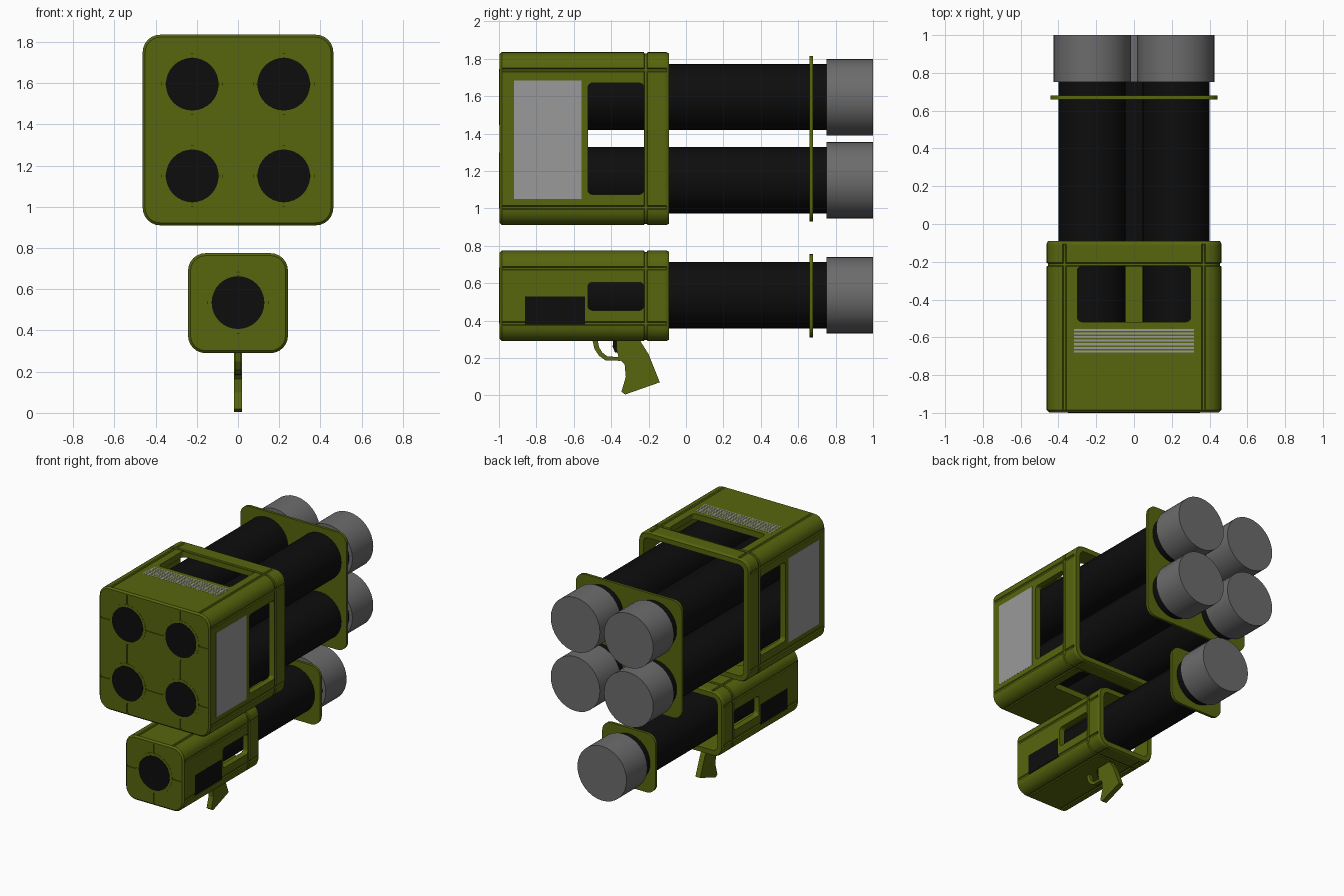
import bpy, bmesh, math
from mathutils import Vector

if "Cube" in bpy.data.objects:
    bpy.data.objects.remove(bpy.data.objects["Cube"])


def material(name, rgb):
    m = bpy.data.materials.new(name)
    m.diffuse_color = (*rgb, 1)
    m.use_nodes = True
    m.node_tree.nodes["Principled BSDF"].inputs["Base Color"].default_value = m.diffuse_color
    return m


GREEN = material("olive green", (0.095, 0.13, 0.004))
BLACK = material("black", (0.004, 0.004, 0.004))
CAP = material("cap grey", (0.15, 0.15, 0.15))
PLATE = material("plate grey", (0.32, 0.32, 0.32))


def finish(bm, name, mat):
    bmesh.ops.recalc_face_normals(bm, faces=bm.faces)
    me = bpy.data.meshes.new(name)
    bm.to_mesh(me)
    bm.free()
    ob = bpy.data.objects.new(name, me)
    bpy.context.collection.objects.link(ob)
    me.materials.append(mat)
    return ob


def smooth(ob):
    bpy.ops.object.select_all(action='DESELECT')
    ob.select_set(True)
    bpy.context.view_layer.objects.active = ob
    bpy.ops.object.shade_smooth_by_angle(angle=math.radians(35))


def loft(name, rings, mat):
    """Skin a list of equal-length point rings and cap both ends."""
    bm = bmesh.new()
    vs = [[bm.verts.new(p) for p in ring] for ring in rings]
    for a, b in zip(vs, vs[1:]):
        for i in range(len(a)):
            j = (i + 1) % len(a)
            bm.faces.new((a[i], a[j], b[j], b[i]))
    bm.faces.new(vs[0])
    bm.faces.new(vs[-1])
    return finish(bm, name, mat)


def prism(name, pts, axis, lo, hi, mat):
    """Extrude a flat outline along axis 0, 1 or 2."""
    def place(p, d):
        c = list(p)
        c.insert(axis, d)
        return Vector(c)
    return loft(name, [[place(p, d) for p in pts] for d in (lo, hi)], mat)


def rounded(cu, cv, hu, hv, r, groove=None, n=6):
    """Rounded rectangle; groove adds a notch where corners meet flats."""
    pts = []
    for k in range(4):
        a0 = k * math.pi / 2
        su, sv = ((1, 1), (-1, 1), (-1, -1), (1, -1))[k]
        c = Vector((cu + su * (hu - r), cv + sv * (hv - r)))
        n0 = Vector((math.cos(a0), math.sin(a0)))
        n1 = Vector((-n0.y, n0.x))
        if groove is not None:
            pts += [c + n0 * (r - d) - n1 * t for t, d in ((.02, 0), (.016, groove), (.005, groove))]
        for i in range(n + 1):
            t = i / n * math.pi / 2
            pts.append(c + (n0 * math.cos(t) + n1 * math.sin(t)) * r)
        if groove is not None:
            pts += [c + n1 * (r - d) - n0 * t for t, d in ((.005, groove), (.016, groove), (.02, 0))]
    return pts


def circle(x, z, r, n=32):
    return [(x + r * math.cos(i * math.tau / n), z + r * math.sin(i * math.tau / n)) for i in range(n)]


def cut(ob, cutter):
    cutter.hide_render = True
    m = ob.modifiers.new("cut", 'BOOLEAN')
    m.object, m.operation, m.solver = cutter, 'DIFFERENCE', 'EXACT'
    bpy.context.view_layer.objects.active = ob
    bpy.ops.object.modifier_apply(modifier=m.name)
    bpy.data.objects.remove(cutter)


def box(name, x0, x1, y0, y1, z0, z1, mat):
    return prism(name, [(x0, y0), (x1, y0), (x1, y1), (x0, y1)], 2, z0, z1, mat)


def housing(name, zc, h, windows, bar_x, bar_z):
    """Hollow shell, open at the rear, with grooves and window openings."""
    rows = [(-.997, .012, 0), (-.985, 0, 0), (-.97, 0, .007), (-.225, 0, .007), (-.221, .007, 0),
            (-.209, .007, 0), (-.205, 0, .007), (-.115, 0, .007), (-.105, 0, 0), (-.09, .008, 0),
            (-.09, .045, 0), (-.965, .045, 0)]
    rings = []
    for y, inset, g in rows:
        prof = rounded(0, zc, h - inset, h - inset, .085 - inset, g)
        rings.append([Vector((p.x, y, p.y)) for p in prof])
    ob = loft(name, rings, GREEN)
    for axis, cu, cv, hu, hv, lo, hi in windows:
        cut(ob, prism("cutter", rounded(cu, cv, hu, hv, .025), axis, lo, hi, GREEN))
    # seams across the front
    for x in bar_x:
        cut(ob, box("cutter", x - .007, x + .007, -1.1, -.99, zc - h + .02, zc + h - .02, GREEN))
    for z in bar_z:
        cut(ob, box("cutter", -h + .02, h - .02, -1.1, -.99, z - .007, z + .007, GREEN))
    smooth(ob)


def barrel(label, x, z):
    smooth(prism(label + "_tube", circle(x, z, .177), 1, -.96, .76, BLACK))
    smooth(prism(label + "_muzzle", circle(x, z, .128), 1, -1, -.95, BLACK))
    smooth(prism(label + "_cap", circle(x, z, .205), 1, .752, 1, CAP))
    # collar around the muzzle
    rings = [[Vector((px, y, pz)) for px, pz in circle(x, z, r)]
             for r, y in ((.15, -.99), (.15, -.9985), (.129, -.9985), (.129, -.99))]
    smooth(loft(label + "_collar", rings, GREEN))


# upper housing with four barrels
ZU, HU, ZL, HL = 1.3725, .4625, .5325, .2425
housing("upper_housing", ZU, HU,
        [(0, -.375, ZU, .15, .2975, -.6, .6), (2, 0, -.37, .3, .148, .85, 1.9)],
        (-.222, .222), (1.15, 1.595))
for i, (x, z) in enumerate(((-.222, 1.15), (.222, 1.15), (-.222, 1.595), (.222, 1.595))):
    barrel("upper_%d" % (i + 1), x, z)

# lower housing with one barrel
housing("lower_housing", ZL, HL, [(0, -.375, .53, .15, .075, -.4, .4)], (0,), (.535,))
barrel("lower", 0, .535)

# rear brackets holding the tubes
for label, zc, h in (("upper", ZU, .4425), ("lower", ZL, .2225)):
    smooth(prism(label + "_bracket", rounded(0, zc, h, h, .075), 1, .66, .68, GREEN))

# label plates on the sides and top
for s, side in ((1, "right"), (-1, "left")):
    a, b = sorted((s * (HU - .003), s * (HU + .001)))
    box(side + "_panel", a, b, -.92, -.56, 1.05, 1.685, PLATE)
    a, b = sorted((s * (HL - .003), s * (HL + .001)))
    box(side + "_lower_panel", a, b, -.86, -.54, .38, .53, BLACK)
for i in range(7):
    y = -.68 + i * .019
    box("top_stripe_%d" % (i + 1), -.317, .317, y, y + .011, 1.832, 1.836, PLATE)

# pistol grip, trigger guard and trigger
grip = [(-.37, .3), (-.25, .3), (-.20, .22), (-.14, .07), (-.325, .005), (-.345, .02),
        (-.322, .1), (-.328, .165), (-.36, .2), (-.372, .25)]
prism("grip", grip, 0, -.02, .02, GREEN)
guard = [(-.5, .295), (-.49, .25), (-.465, .212), (-.43, .187), (-.35, .185),
         (-.35, .205), (-.42, .208), (-.448, .23), (-.465, .258), (-.472, .295)]
prism("trigger_guard", guard, 0, -.015, .015, GREEN)
prism("trigger", [(-.39, .3), (-.392, .26), (-.38, .23), (-.365, .23), (-.365, .3)], 0, -.01, .01, BLACK)
